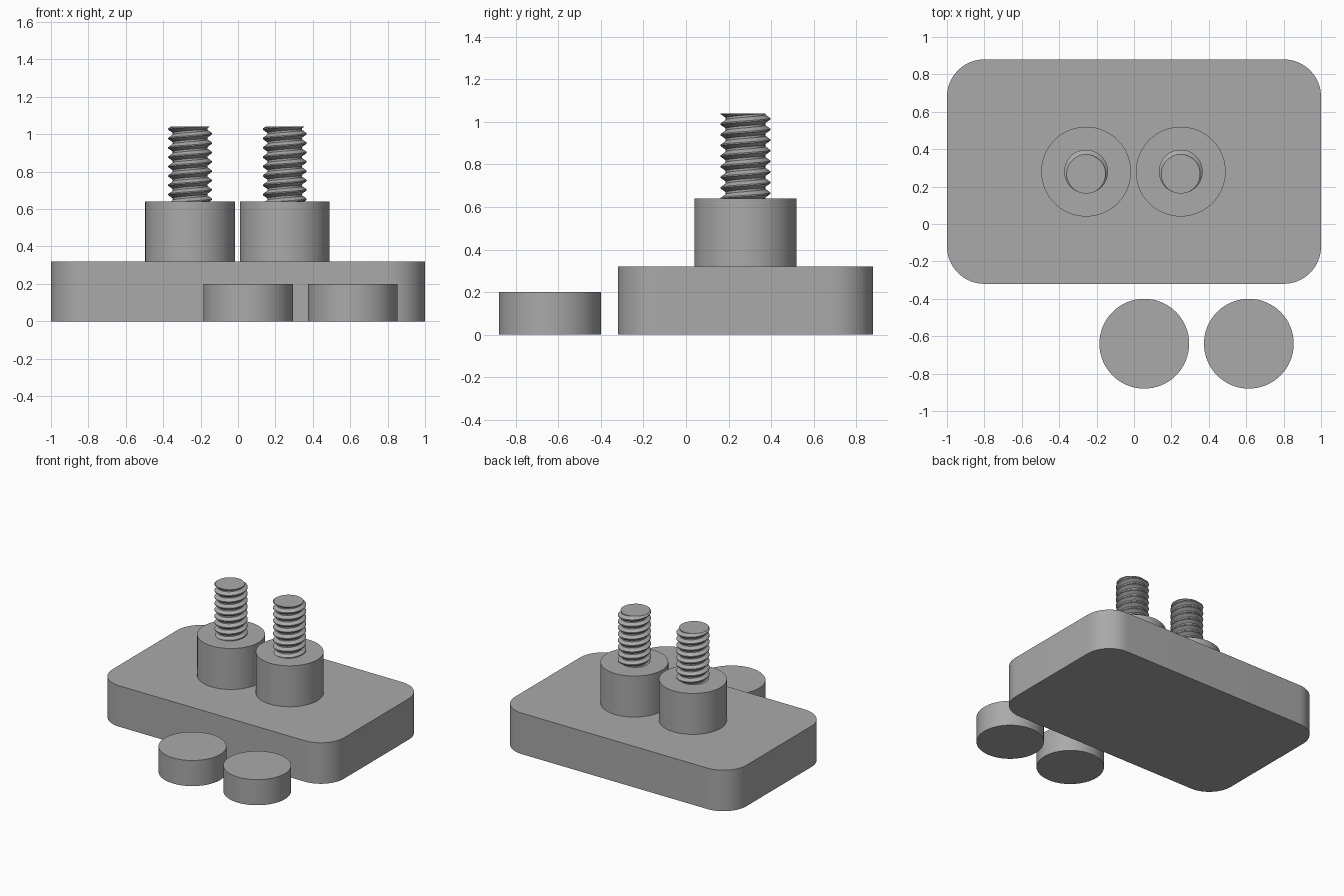
import bpy, bmesh, math

if "Cube" in bpy.data.objects:
    bpy.data.objects.remove(bpy.data.objects["Cube"])

SEG = 64
PITCH = 0.05
# Thread profile over one pitch: (fraction of pitch, 1 = crest / 0 = root)
PROFILE = [(0.06, 1), (0.40, 0), (0.60, 0), (0.94, 1)]

steel = bpy.data.materials.new("plain grey")
steel.diffuse_color = (0.40, 0.40, 0.40, 1)
steel.use_nodes = True
steel.node_tree.nodes["Principled BSDF"].inputs["Base Color"].default_value = steel.diffuse_color


def finish(bm, name, loc):
    bmesh.ops.recalc_face_normals(bm, faces=bm.faces)
    me = bpy.data.meshes.new(name)
    bm.to_mesh(me)
    bm.free()
    ob = bpy.data.objects.new(name, me)
    ob.location = loc
    me.materials.append(steel)
    bpy.context.collection.objects.link(ob)
    bpy.ops.object.select_all(action='DESELECT')
    ob.select_set(True)
    bpy.context.view_layer.objects.active = ob
    bpy.ops.object.shade_smooth_by_angle(angle=math.radians(25))
    return ob


def prism(name, outline, height, loc):
    bm = bmesh.new()
    face = bm.faces.new([bm.verts.new((x, y, 0)) for x, y in outline])
    ext = bmesh.ops.extrude_face_region(bm, geom=[face], use_keep_orig=True)
    top = [v for v in ext["geom"] if isinstance(v, bmesh.types.BMVert)]
    bmesh.ops.translate(bm, verts=top, vec=(0, 0, height))
    return finish(bm, name, loc)


def circle(r):
    return [(r * math.cos(math.tau * i / SEG), r * math.sin(math.tau * i / SEG))
            for i in range(SEG)]


def thread_radius(phase, root, crest):
    d = abs((phase + 0.5) % 1 - 0.5)           # distance from the crest line
    t = min(max((0.40 - d) / 0.34, 0), 1)
    return root + (crest - root) * t


def thread_wall(bm, height, root, crest, crest_angle):
    """Right-handed helical wall from z=0 to z=height, crest at crest_angle on top."""
    turns = math.ceil(height / PITCH) + 2
    rows = [k + p for k in range(-turns, 2) for p, _ in PROFILE]
    grid = []
    for i in range(SEG + 1):
        a = math.tau * i / SEG
        shift = (a - crest_angle) / math.tau
        col = []
        for row in rows:
            z = min(max(height + PITCH * (row + shift), 0), height)
            r = thread_radius((z - height) / PITCH - shift, root, crest)
            col.append(bm.verts.new((r * math.cos(a), r * math.sin(a), z)))
        grid.append(col)
    for c0, c1 in zip(grid, grid[1:]):
        for j in range(len(rows) - 1):
            bm.faces.new((c0[j], c1[j], c1[j + 1], c0[j + 1]))
    bmesh.ops.remove_doubles(bm, verts=bm.verts, dist=1e-5)


def end_edges(bm, z):
    return [e for e in bm.edges if e.is_boundary
            and all(abs(v.co.z - z) < 1e-4 for v in e.verts)]


def stud(name, loc, height):
    bm = bmesh.new()
    thread_wall(bm, height, 0.093, 0.117, -math.pi / 2)
    for z in (0, height):
        bmesh.ops.holes_fill(bm, edges=end_edges(bm, z), sides=0)
    return finish(bm, name, loc)


def nut(name, loc, height):
    bm = bmesh.new()
    thread_wall(bm, height, 0.102, 0.124, math.pi / 2)
    # Plain round outside
    low = [bm.verts.new((x, y, 0)) for x, y in circle(0.24)]
    high = [bm.verts.new((x, y, height)) for x, y in circle(0.24)]
    for i in range(SEG):
        j = (i + 1) % SEG
        bm.faces.new((low[i], low[j], high[j], high[i]))
    # Ring faces between hole and outside
    for z in (0, height):
        bmesh.ops.bridge_loops(bm, edges=end_edges(bm, z))
    return finish(bm, name, loc)


# Base plate with rounded corners
plate = []
for n, (cx, cy) in enumerate([(0.8, 0.4), (-0.8, 0.4), (-0.8, -0.4), (0.8, -0.4)]):
    for i in range(17):
        a = math.pi / 2 * (n + i / 16)
        plate.append((cx + 0.2 * math.cos(a), cy + 0.2 * math.sin(a)))
prism("base_plate", plate, 0.32, (0, 0.28, 0))

# Round bosses with threaded studs
for side, x in (("left", -0.256), ("right", 0.25)):
    prism(side + "_boss", circle(0.24), 0.32, (x, 0.28, 0.32))
    stud(side + "_stud", (x, 0.28, 0.64), 0.40)

# Loose round nuts in front of the plate
for side, x in (("left", 0.055), ("right", 0.614)):
    nut(side + "_nut", (x, -0.64, 0), 0.20)
